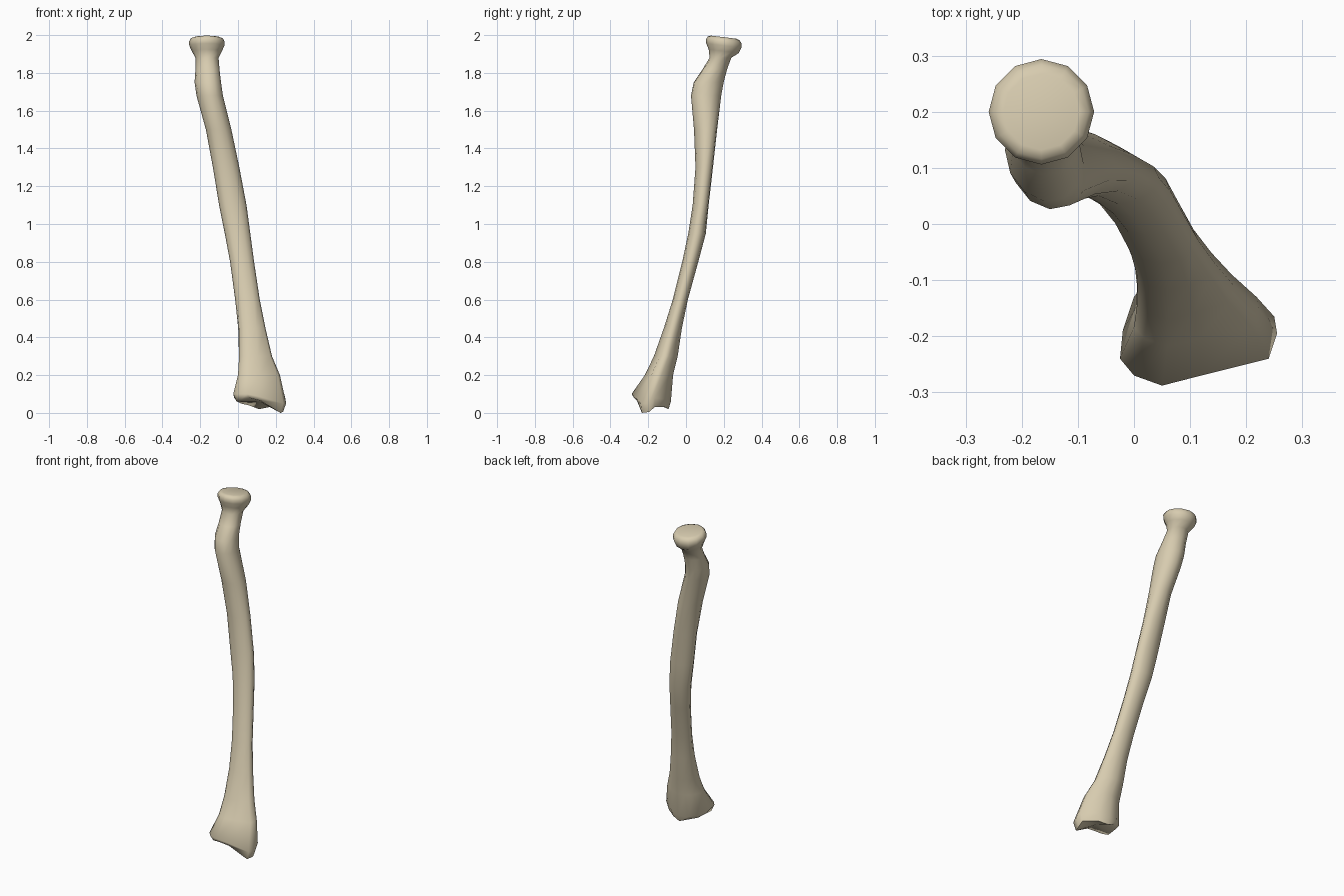
import bpy
import bmesh
from math import sin, cos, tau, radians
from mathutils import Vector

SIDES = 12

default_cube = bpy.data.objects.get("Cube")
if default_cube:
    bpy.data.objects.remove(default_cube, do_unlink=True)


def make_material(name, colour):
    material = bpy.data.materials.new(name)
    material.use_nodes = True
    material.diffuse_color = colour
    shader = material.node_tree.nodes["Principled BSDF"]
    shader.inputs["Base Color"].default_value = colour
    shader.inputs["Roughness"].default_value = 0.7
    return material


# Lower joint rim, counter-clockwise from the styloid: x, y, z, lip depth
joint_rim = [
    (.255, -.195, .05, .045), (.25, -.165, .08, .05), (.17, -.1, .07, .04),
    (.11, -.08, .06, .04), (.05, -.09, .06, .02), (0, -.13, .07, .02),
    (-.02, -.19, .08, .02), (-.025, -.24, .1, .04), (0, -.27, .1, .03),
    (.05, -.288, .1, .02), (.12, -.27, .085, .02), (.24, -.24, .05, .05),
]
joint_centre = Vector((.115, -.185))
joint_half = Vector((.14, .103))

# Shaft sections: height, left/right limits, front/back limits, skew
shaft_sections = [
    (.2, 0, .222, -.218, -.07, 0),
    (.3, .003, .18, -.17, -.045, 0),
    (.45, 0, .145, -.117, -.022, 0),
    (.6, -.015, .115, -.07, .01, 0),
    (.8, -.042, .085, -.02, .065, 0),
    (.95, -.07, .065, .012, .105, 0),
    (1.1, -.1, .045, .035, .12, .1),
    (1.3, -.133, .007, .05, .143, .1),
    (1.5, -.17, -.035, .042, .165, .1),
    (1.68, -.22, -.08, .026, .187, -.1),
    (1.75, -.23, -.09, .04, .2, -.15),
    (1.82, -.225, -.098, .088, .218, -.1),
    (1.88, -.225, -.103, .125, .24, 0),
]

# Head sections: height, radius
head_sections = [(1.915, .08), (1.945, .093), (1.967, .094), (1.983, .084), (1.989, .068)]
head_centre = Vector((-.165, .2))
HEAD_TILT = -.12


def shaft_ring(z, left, right, front, back, skew):
    """Oval section that takes on the outline of the lower joint near the wrist."""
    blend = max(0, min(1, (.6 - z) / .4))
    points = []
    for i, rim in enumerate(joint_rim):
        angle = tau * i / SIDES
        oval = Vector((cos(angle), sin(angle + skew)))
        outline = Vector(rim[:2]) - joint_centre
        outline = Vector((outline.x / joint_half.x, outline.y / joint_half.y))
        unit = oval.lerp(outline, blend)
        points.append(Vector((
            (left + right) / 2 + unit.x * (right - left) / 2,
            (front + back) / 2 + unit.y * (back - front) / 2,
            z)))
    return points


def head_ring(z, radius):
    """Round section, tipped slightly towards the back."""
    points = []
    for i in range(SIDES):
        angle = tau * i / SIDES
        dy = radius * sin(angle)
        points.append(Vector((head_centre.x + radius * cos(angle),
                              head_centre.y + dy, z + HEAD_TILT * dy)))
    return points


def joint_ring(scale, depth):
    """Rim of the lower joint, drawn inwards and downwards."""
    points = []
    for x, y, z, lip in joint_rim:
        flat = joint_centre.lerp(Vector((x, y)), scale)
        points.append(Vector((flat.x, flat.y, z - lip * depth)))
    return points


def loft(name, rings, bottom, top, material):
    """Skin a stack of rings and close both ends with a fan."""
    bm = bmesh.new()
    loops = [[bm.verts.new(p) for p in ring] for ring in rings]
    for low, high in zip(loops, loops[1:]):
        for i in range(SIDES):
            j = (i + 1) % SIDES
            bm.faces.new((low[i], low[j], high[j], high[i]))
    for loop, tip in ((loops[0], bottom), (loops[-1], top)):
        centre = bm.verts.new(tip)
        for i in range(SIDES):
            bm.faces.new((loop[i], loop[(i + 1) % SIDES], centre))
    bmesh.ops.recalc_face_normals(bm, faces=bm.faces)
    mesh = bpy.data.meshes.new(name)
    bm.to_mesh(mesh)
    bm.free()
    obj = bpy.data.objects.new(name, mesh)
    bpy.context.collection.objects.link(obj)
    mesh.materials.append(material)
    bpy.ops.object.select_all(action="DESELECT")
    obj.select_set(True)
    bpy.context.view_layer.objects.active = obj
    bpy.ops.object.shade_smooth_by_angle(angle=radians(65))
    return obj


# One continuous bone: joint socket, flared wrist end, shaft, neck and dished head
bone_colour = make_material("bone_ivory", (.68, .6, .43, 1))
rings = [joint_ring(.88, 1), joint_ring(1, 0)]
rings += [shaft_ring(*section) for section in shaft_sections]
rings += [head_ring(*section) for section in head_sections]
loft("forearm_bone", rings,
     Vector((joint_centre.x, joint_centre.y, .06)),
     Vector((head_centre.x, head_centre.y, 1.985)),
     bone_colour)
